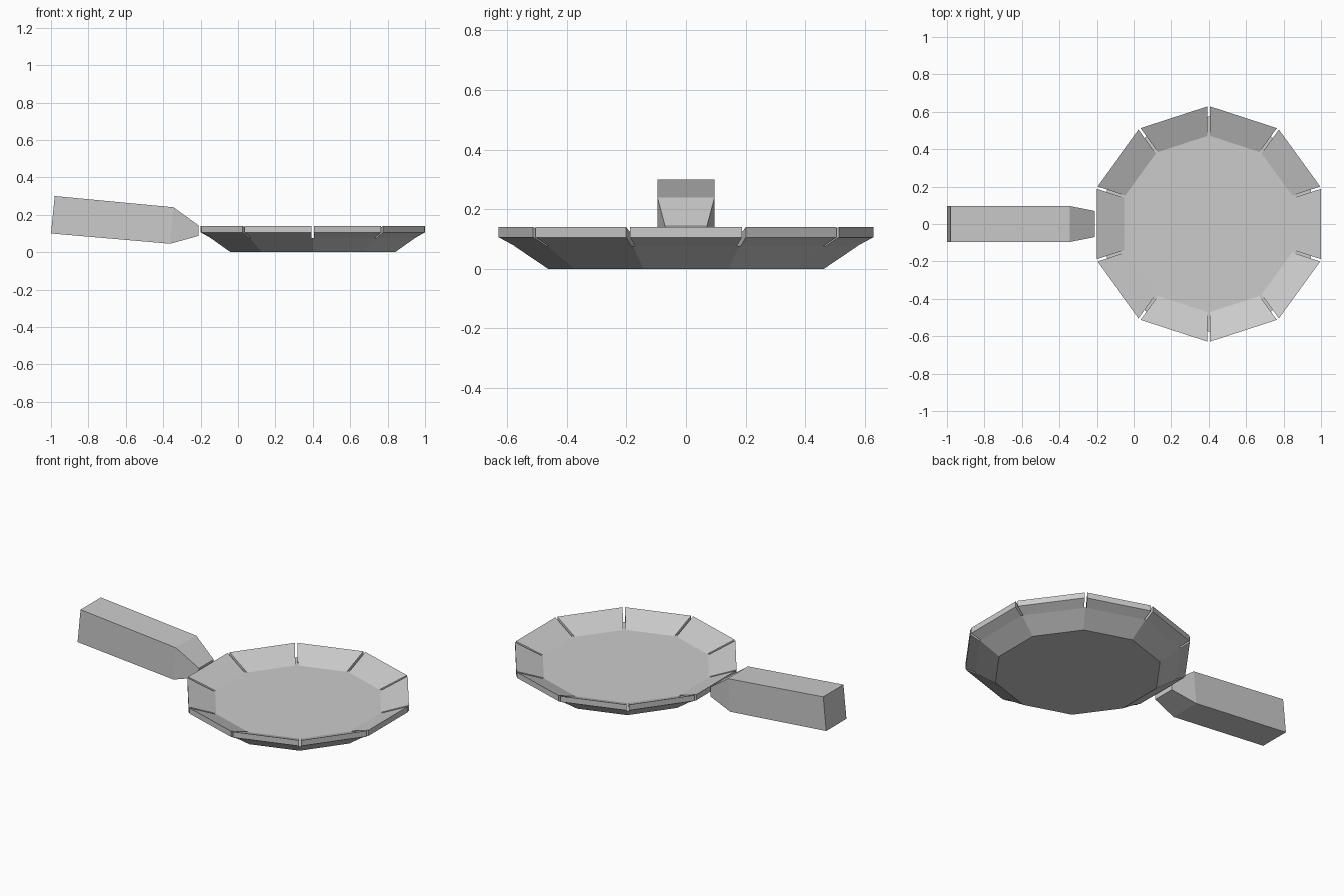
import bpy, bmesh
from math import pi, cos, sin, tan
from mathutils import Matrix, Vector

if "Cube" in bpy.data.objects:
    bpy.data.objects.remove(bpy.data.objects["Cube"])

SIDES = 10
CENTRE = Vector((0.4, 0, 0))
HALF = pi / SIDES


def finish(bm, name):
    bmesh.ops.recalc_face_normals(bm, faces=bm.faces)
    mesh = bpy.data.meshes.new(name)
    bm.to_mesh(mesh)
    bm.free()
    obj = bpy.data.objects.new(name, mesh)
    bpy.context.collection.objects.link(obj)
    return obj


def bridge(bm, rings, cap=True):
    """Skin a list of closed point rings and cap both ends."""
    vs = [[bm.verts.new(p) for p in ring] for ring in rings]
    for a, b in zip(vs, vs[1:]):
        n = len(a)
        for i in range(n):
            j = (i + 1) % n
            bm.faces.new((a[i], a[j], b[j], b[i]))
    bm.faces.new(vs[0])
    bm.faces.new(vs[-1])


def decagon(apothem, z):
    r = apothem / cos(HALF)
    return [CENTRE + Vector((r * cos(HALF * (2 * i + 1)), r * sin(HALF * (2 * i + 1)), z))
            for i in range(SIDES)]


# Solid pan base, flaring upward; its top is the cooking floor
bm = bmesh.new()
bridge(bm, [decagon(0.44, 0), decagon(0.547, 0.076)])
finish(bm, "pan_base")

# Ten wedge-shaped rim panels separated by narrow parallel slots
section = [(0.45, 0.077), (0.547, 0.076), (0.6, 0.106), (0.6, 0.14)]
gap = 0.007
for k in range(SIDES):
    turn = Matrix.Translation(CENTRE) @ Matrix.Rotation(2 * HALF * k, 4, 'Z')
    ends = []
    for s in (-1, 1):
        ends.append([turn @ Vector((d, s * (d * tan(HALF) - gap), z)) for d, z in section])
    bm = bmesh.new()
    bridge(bm, ends)
    finish(bm, f"rim_panel_{k + 1}")

# Tilted square handle tapering toward the pan: (x, z) bottom, (x, z) top, half width
stations = [((-1.0, 0.10), (-0.98, 0.30), 0.096),
            ((-0.362, 0.045), (-0.345, 0.24), 0.096),
            ((-0.211, 0.087), (-0.211, 0.143), 0.07)]
bm = bmesh.new()
bridge(bm, [[(b[0], -w, b[1]), (b[0], w, b[1]), (t[0], w, t[1]), (t[0], -w, t[1])]
            for b, t, w in stations])
finish(bm, "handle")
